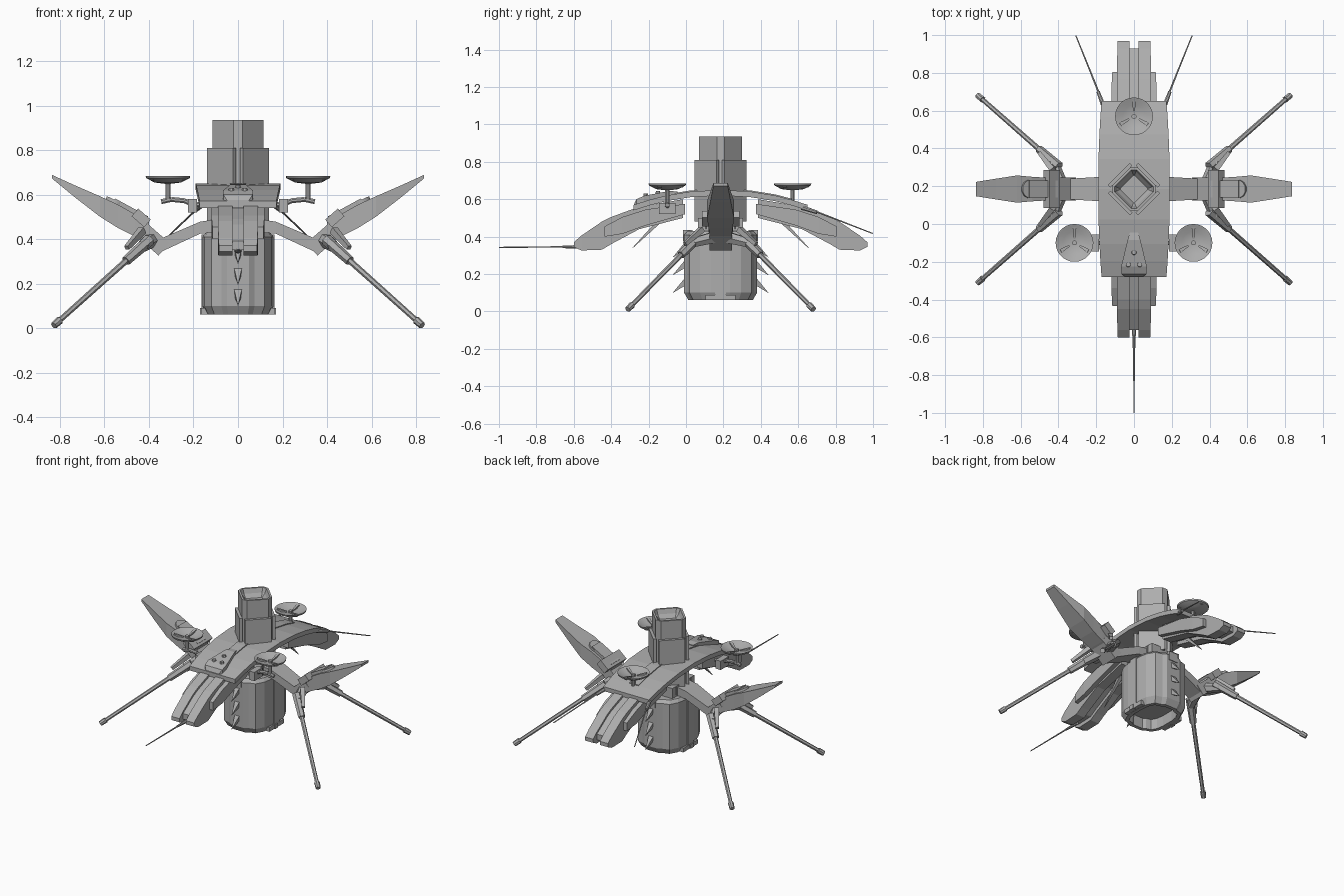
import bpy, bmesh, math
from mathutils import Vector, Matrix

if "Cube" in bpy.data.objects:
    bpy.data.objects.remove(bpy.data.objects["Cube"])

grey = bpy.data.materials.new("hull_grey")
grey.use_nodes = True
COL = (0.42, 0.42, 0.42, 1)
grey.diffuse_color = COL
grey.node_tree.nodes["Principled BSDF"].inputs["Base Color"].default_value = COL
YC = 0.185  # hub centre line
SIDES = (("left", 1), ("right", -1))
ENDS = (("front", -1), ("rear", 1))


def finish(name, bm, smooth=False):
    bmesh.ops.recalc_face_normals(bm, faces=bm.faces[:])
    me = bpy.data.meshes.new(name)
    bm.to_mesh(me)
    bm.free()
    me.materials.append(grey)
    ob = bpy.data.objects.new(name, me)
    bpy.context.collection.objects.link(ob)
    if smooth:
        bpy.ops.object.select_all(action='DESELECT')
        ob.select_set(True)
        bpy.context.view_layer.objects.active = ob
        bpy.ops.object.shade_smooth_by_angle(angle=math.radians(35))
    return ob


def loft_bm(rings):
    bm = bmesh.new()
    vs = [[bm.verts.new(p) for p in r] for r in rings]
    n = len(rings[0])
    for a, b in zip(vs, vs[1:]):
        for i in range(n):
            j = (i + 1) % n
            bm.faces.new((a[i], a[j], b[j], b[i]))
    bm.faces.new(vs[0])
    top = bm.faces.new(vs[-1])
    bmesh.ops.recalc_face_normals(bm, faces=bm.faces[:])
    return bm, top


def bar(name, secs, axis, sign, inner=None, flip=1):
    """Rectangular sections (distance, top z, bottom z, half width)."""
    rings = []
    for s, zt, zb, w in secs:
        lo, hi = (-w, w) if inner is None else (inner * flip, w * flip)
        ring = [(lo, zb), (hi, zb), (hi, zt), (lo, zt)]
        if axis == 'Y':
            rings.append([(c, YC + sign * s, z) for c, z in ring])
        else:
            rings.append([(sign * s, YC + c, z) for c, z in ring])
    return finish(name, loft_bm(rings)[0])


def rod(name, p, q, r0, r1=None, n=8):
    p, q = Vector(p), Vector(q)
    d = q - p
    m = Matrix.Translation((p + q) / 2) @ d.to_track_quat('Z', 'Y').to_matrix().to_4x4()
    bm = bmesh.new()
    bmesh.ops.create_cone(bm, cap_ends=True, segments=n, radius1=r0,
                          radius2=r0 if r1 is None else r1, depth=d.length,
                          matrix=m @ Matrix.Rotation(math.pi / n, 4, 'Z'))
    return finish(name, bm, n > 8)


def box(name, c, size, rot=None):
    bm = bmesh.new()
    m = Matrix.Translation(c) @ (rot or Matrix()) @ Matrix.Diagonal((*size, 1))
    bmesh.ops.create_cube(bm, size=1, matrix=m)
    return finish(name, bm)


def plan(quarter, z, k=1.0):
    """Closed plan outline mirrored from one quarter, listed from +y to +x."""
    q = [(x * k, y * k) for x, y in quarter]
    pts = q + [(x, -y) for x, y in q[::-1]] + [(-x, -y) for x, y in q] + [(-x, y) for x, y in q[::-1]]
    return [(x, YC + y, z) for x, y in pts]


def sink(bm, face, width, depth):
    bmesh.ops.inset_region(bm, faces=[face], thickness=width)
    bmesh.ops.translate(bm, verts=face.verts[:], vec=(0, 0, depth))


# Tower with a hollow top, and four standoff panels
corner = [(0.02, 0.115), (0.115, 0.02)]
bm, top = loft_bm([plan(corner, 0.42), plan(corner, 0.935)])
sink(bm, top, 0.014, 0)
sink(bm, top, 0.012, -0.03)
sink(bm, top, 0.02, -0.025)
finish("tower", bm)
for i in range(4):
    r = Matrix.Rotation(math.pi / 4 + i * math.pi / 2, 4, 'Z')
    c = r @ Vector((0.104, 0, 0)) + Vector((0, YC, 0.645))
    box("tower_panel", c, (0.019, 0.165, 0.33), r)
    r2 = Matrix.Rotation(math.pi / 4 + i * math.pi / 2, 4, 'Z')
    box("tower_clamp", r2 @ Vector((0.12, 0, 0)) + Vector((0, YC, 0.47)), (0.03, 0.05, 0.06), r2)

# Lower pod, open underneath
hull = [(0.05, 0.195), (0.075, 0.178), (0.12, 0.165), (0.15, 0.11), (0.16, 0.05)]
bm, bottom = loft_bm([plan(hull, 0.43, 0.9), plan(hull, 0.41), plan(hull, 0.10),
                      plan(hull, 0.06, 0.88)])
sink(bm, bottom, 0.025, 0)
sink(bm, bottom, 0.004, 0.07)
finish("lower_pod", bm)
box("hub", (0, YC, 0.45), (0.22, 0.24, 0.10))
for side, s in SIDES:
    box(side + "_pod_rail", (s * 0.158, YC, 0.25), (0.012, 0.06, 0.34))
    box(side + "_pod_foot", (s * 0.158, YC - 0.01, 0.075), (0.025, 0.035, 0.03))
    box(side + "_pod_skid", (s * 0.145, YC, 0.075), (0.04, 0.16, 0.028))
for end, s in ENDS:
    for z in (0.13, 0.225, 0.32):
        rod(end + "_pod_spike", (0, YC + s * 0.185, z + 0.03), (0, YC + s * 0.255, z - 0.03), 0.024, 0.001, 4)
    box(end + "_pod_lug", (0, YC + s * 0.175, 0.405), (0.07, 0.05, 0.06))

# Arched back plate
half = [(0.465, 0.57, 0.172), (0.38, 0.597, 0.178), (0.29, 0.62, 0.183), (0.16, 0.641, 0.188)]
arch = [(-r, z, w) for r, z, w in half] + [(0, 0.65, 0.19)] + [(r, z, w) for r, z, w in half[::-1]]
bar("back_plate", [(r, z, z - 0.03, w) for r, z, w in arch], 'Y', 1)
bar("back_spine", [(r, z + 0.006, z - 0.01, 0.035) for r, z, w in arch[1:-1]], 'Y', 1)

# Front and rear curved arms
blade = [(0.2, 0.60, 0.50, 0.09), (0.435, 0.56, 0.44, 0.09), (0.585, 0.505, 0.36, 0.09),
         (0.635, 0.48, 0.33, 0.09), (0.745, 0.405, 0.326, 0.088), (0.785, 0.37, 0.345, 0.086)]
cheek = [(0.19, 0.575, 0.52, 0.12), (0.4, 0.545, 0.46, 0.12), (0.525, 0.505, 0.415, 0.12),
         (0.62, 0.455, 0.40, 0.115)]
for end, s in ENDS:
    for side, f in SIDES:
        bar(f"{end}_arm_{side}_half", blade, 'Y', s, 0.025, f)
        bar(f"{end}_arm_{side}_cheek", cheek, 'Y', s, 0.08, f)
    bar(end + "_arm_core", [(r, zt - 0.015, zb + 0.025, 0.026) for r, zt, zb, w in blade[:-1]], 'Y', s)
    rod(end + "_belly_spike", (0, YC + s * 0.31, 0.50), (0, YC + s * 0.47, 0.34), 0.018, 0.002, 4)

# Side struts, elbows and raised wings
strut = [(0.09, 0.49, 0.43, 0.065), (0.17, 0.478, 0.424, 0.065), (0.34, 0.405, 0.345, 0.055)]
wing = [(0.40, 0.475, 0.385, 0.055), (0.46, 0.51, 0.41, 0.06), (0.54, 0.555, 0.45, 0.065),
        (0.62, 0.592, 0.50, 0.072), (0.73, 0.64, 0.585, 0.055), (0.836, 0.688, 0.672, 0.038)]
tilt = 0.72
for side, s in SIDES:
    bar(side + "_strut", strut, 'X', s)
    rot = Matrix.Rotation(-s * tilt, 4, 'Y')
    box(side + "_elbow", (s * 0.385, YC, 0.40), (0.14, 0.12, 0.075), rot)
    bar(side + "_wing", wing, 'X', s)
    box(side + "_wing_yoke", (s * 0.435, YC, 0.495), (0.075, 0.20, 0.045), rot)
    box(side + "_wing_collar", (s * 0.49, YC, 0.52), (0.17, 0.09, 0.05), Matrix.Rotation(-s * 0.5, 4, 'Y'))
    rod(side + "_wing_hub", (s * 0.56, YC, 0.54), (s * 0.545, YC, 0.572), 0.05, n=12)
    # Legs: hip, sleeve, rod and foot
    for end, e in ENDS:
        hip = Vector((s * 0.41, YC + e * 0.13, 0.385))
        foot = Vector((s * 0.82, YC + e * 0.49, 0.018))
        d = (foot - hip).normalized()
        tag = f"{end}_{side}_leg"
        rod(tag + "_hip", (s * 0.39, YC + e * 0.04, 0.395), hip + d * 0.03, 0.034, 0.028, 6)
        rod(tag + "_sleeve", hip - d * 0.02, hip + d * 0.15, 0.027, 0.022, 6)
        rod(tag + "_rod", hip + d * 0.1, foot, 0.014, 0.012, 6)
        rod(tag + "_foot", foot - d * 0.03, foot + d * 0.012, 0.018, 0.016, 8)
        rod(tag + "_claw", (s * 0.43, YC + e * 0.10, 0.44), (s * 0.50, YC + e * 0.19, 0.36), 0.022, 0.014, 4)


# Dishes: bowl, spokes and stem
def dish(name, x, y, base):
    profile = [(0.012, 0.648), (0.06, 0.654), (0.098, 0.674), (0.1, 0.684),
               (0.092, 0.682), (0.06, 0.664), (0.012, 0.658)]
    n = 28
    rings = [[(x + r * math.cos(a), y + r * math.sin(a), z)
              for a in [math.tau * i / n for i in range(n)]] for r, z in profile]
    finish(name, loft_bm(rings)[0], True)
    for i in range(3):
        a = math.pi / 2 + i * math.tau / 3
        d = Vector((math.cos(a), math.sin(a), 0))
        c = Vector((x, y, 0.662))
        rod(name + "_spoke", c + d * 0.022, c + d * 0.085 + Vector((0, 0, 0.012)), 0.006, 0.014, 4)
    rod(name + "_stem", (x, y, base), (x, y, 0.65), 0.012)
    rod(name + "_knob", (x, y, 0.655), (x, y, 0.672), 0.013)


dish("rear_dish", 0, 0.57, 0.56)
for side, s in SIDES:
    dish(side + "_dish", s * 0.315, -0.10, 0.575)
    path = [(0.345, 0.568), (0.30, 0.578), (0.24, 0.572), (0.20, 0.555), (0.15, 0.555)]
    for (xa, za), (xb, zb) in zip(path, path[1:]):
        rod(side + "_dish_bracket", (s * xa, -0.10, za), (s * xb, -0.10, zb), 0.012)
    box(side + "_bracket_mount", (s * 0.205, -0.10, 0.55), (0.04, 0.09, 0.06))
    # Rear whip antennas
    rod(side + "_antenna_base", (s * 0.16, 0.62, 0.555), (s * 0.19, 0.70, 0.53), 0.013, 0.01)
    rod(side + "_antenna", (s * 0.18, 0.68, 0.54), (s * 0.308, 0.998, 0.417), 0.005, 0.003, 6)

# Nose antenna
rod("nose_antenna_base", (0, -0.55, 0.345), (0, -0.66, 0.345), 0.012, 0.007)
rod("nose_antenna", (0, -0.65, 0.345), (0, -1.0, 0.343), 0.005, 0.003, 6)

# Raised tapered hatch with rivets on the front of the back plate
bar("hatch", [(0.23, 0.64, 0.61, 0.022), (0.27, 0.645, 0.60, 0.034), (0.41, 0.618, 0.57, 0.068),
              (0.45, 0.60, 0.56, 0.066), (0.462, 0.575, 0.55, 0.05)], 'Y', -1)
for x, y in ((-0.03, -0.215), (0.03, -0.215), (0, -0.15)):
    z = 0.627 + (y + 0.2) * 0.2
    rod("hatch_rivet", (x, y, z - 0.02), (x, y, z + 0.006), 0.016, 0.012)
